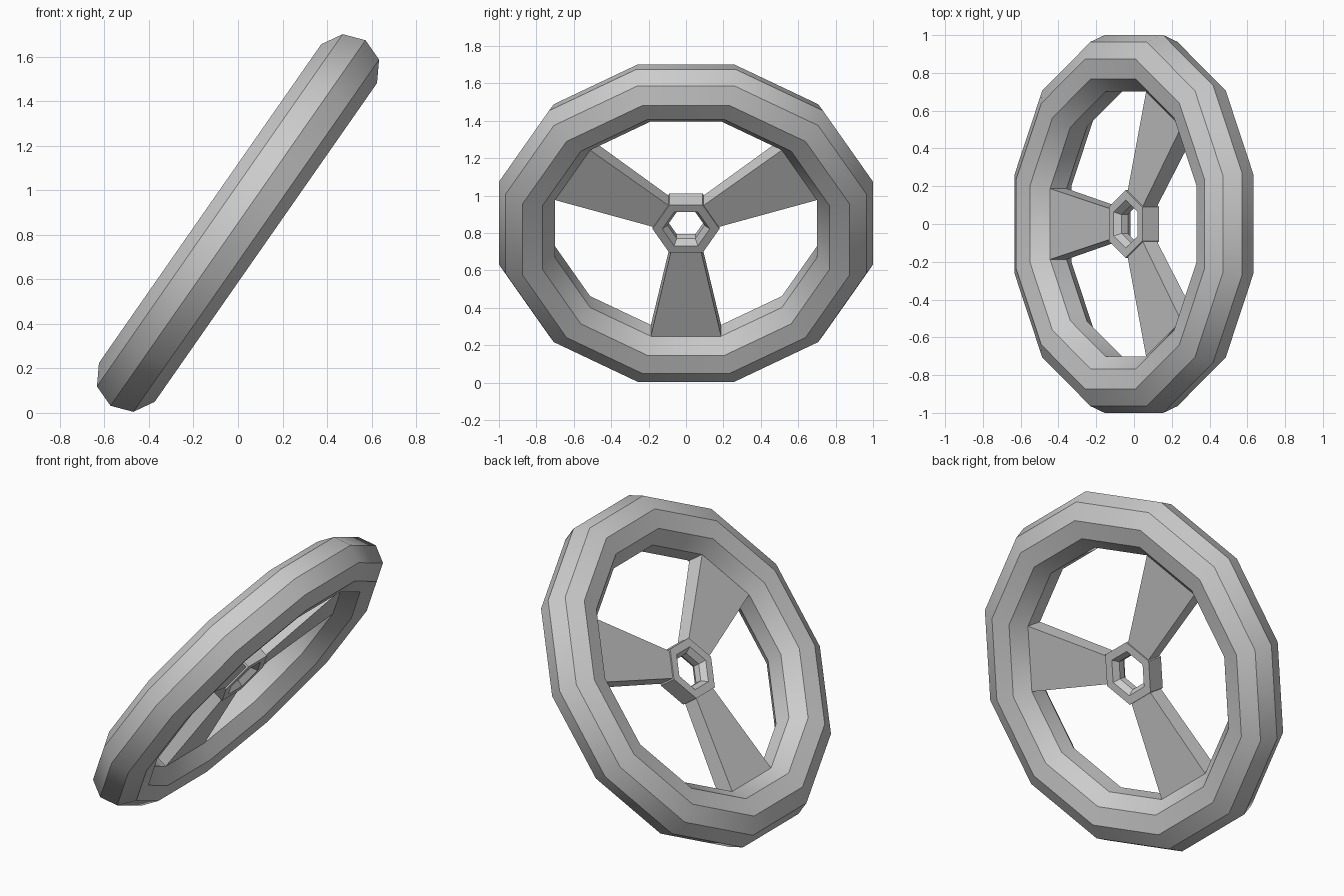
import bpy, bmesh
from math import sin, cos, pi, radians
from mathutils import Matrix, Vector

if "Cube" in bpy.data.objects:
    bpy.data.objects.remove(bpy.data.objects["Cube"])

# Tilted wheel frame: local x = world y, local y = up the slope, local z = axle
T = radians(55.1)
right = Vector((0, 1, 0))
up = Vector((cos(T), 0, sin(T)))
axle = right.cross(up)
FRAME = Matrix((right, up, axle)).transposed().to_4x4()
FRAME.translation = (0, 0, 0.853)


def finish(name, bm):
    bmesh.ops.recalc_face_normals(bm, faces=bm.faces)
    mesh = bpy.data.meshes.new(name)
    bm.to_mesh(mesh)
    bm.free()
    ob = bpy.data.objects.new(name, mesh)
    ob.matrix_world = FRAME
    bpy.context.collection.objects.link(ob)
    return ob


def lathe(name, profile, sides, offset):
    """Closed (flat-to-centre radius, axle height) profile swept around the axle."""
    bm = bmesh.new()
    k = 1 / cos(pi / sides)
    rings = []
    for i in range(sides):
        a = offset + 2 * pi * i / sides
        rings.append([bm.verts.new((r * k * cos(a), r * k * sin(a), h)) for r, h in profile])
    n = len(profile)
    for i in range(sides):
        p, q = rings[i], rings[(i + 1) % sides]
        for j in range(n):
            bm.faces.new((p[j], q[j], q[(j + 1) % n], p[(j + 1) % n]))
    return finish(name, bm)


# Rim: nine-sided tube swept round twelve sides
R, C = 0.155, 0.846
tube = [(C + R * cos(2 * pi * i / 9), R * sin(2 * pi * i / 9)) for i in range(9)]
rim = lathe("rim", tube, 12, pi / 12)
bpy.ops.object.select_all(action='DESELECT')
rim.select_set(True)
bpy.context.view_layer.objects.active = rim
bpy.ops.object.shade_smooth_by_angle(angle=radians(35))

# Hub: hexagonal nut with chamfered hole
hub_profile = [(0.155, 0.054), (0.11, 0.054), (0.086, 0.02),
               (0.086, -0.02), (0.11, -0.054), (0.155, -0.054)]
lathe("hub", hub_profile, 6, 0)

# Spokes: three tapered bars from hub flats to rim facets
for n, deg in enumerate((30, 150, 270)):
    bm = bmesh.new()
    ends = []
    for d, w, h in ((0.15, 0.08, 0.046), (0.702, 0.188, 0.053)):
        ends.append([bm.verts.new((d, y * w, z * h))
                     for y, z in ((-1, -1), (1, -1), (1, 1), (-1, 1))])
    a, b = ends
    bm.faces.new(a)
    bm.faces.new(b)
    for i in range(4):
        j = (i + 1) % 4
        bm.faces.new((a[i], a[j], b[j], b[i]))
    bm.transform(Matrix.Rotation(radians(deg), 4, 'Z'))
    finish(f"spoke_{n + 1}", bm)
